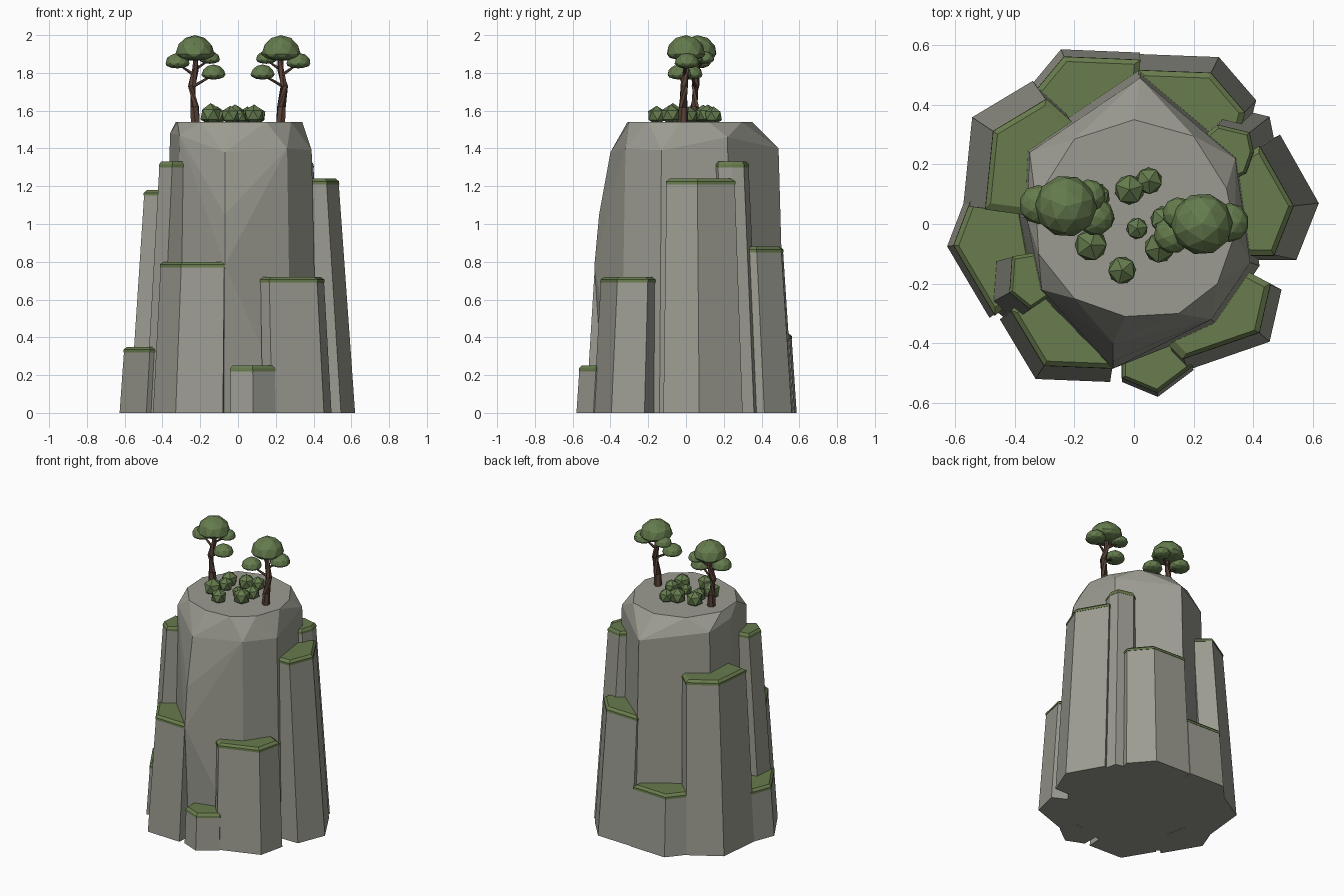
import bpy, bmesh, math
from mathutils import Vector, Matrix

old = bpy.data.objects.get("Cube")
if old:
    bpy.data.objects.remove(old, do_unlink=True)


def make_material(name, colour):
    mat = bpy.data.materials.new(name)
    mat.use_nodes = True
    mat.diffuse_color = (*colour, 1)
    mat.node_tree.nodes["Principled BSDF"].inputs["Base Color"].default_value = (*colour, 1)
    return mat


ROCK = make_material("grey_rock", (0.33, 0.33, 0.285))
GRASS = make_material("moss_green", (0.14, 0.20, 0.075))
LEAF = make_material("leaf_green", (0.13, 0.20, 0.075))
BARK = make_material("brown_bark", (0.10, 0.055, 0.038))


def finish(bm, name, mat):
    """Turn a bmesh into a flat shaded object."""
    bmesh.ops.recalc_face_normals(bm, faces=bm.faces)
    mesh = bpy.data.meshes.new(name)
    bm.to_mesh(mesh)
    bm.free()
    mesh.materials.append(mat)
    obj = bpy.data.objects.new(name, mesh)
    bpy.context.collection.objects.link(obj)
    return obj


def loft(name, rings, mat):
    """Skin a closed solid through rings that have equal point counts."""
    bm = bmesh.new()
    loops = [[bm.verts.new(p) for p in ring] for ring in rings]
    n = len(loops[0])
    for low, high in zip(loops, loops[1:]):
        for i in range(n):
            j = (i + 1) % n
            bm.faces.new((low[i], low[j], high[j], high[i]))
    bm.faces.new(loops[0])
    bm.faces.new(loops[-1])
    return finish(bm, name, mat)


def tube(name, path, r_start, r_end, sides=6):
    """Tapered limb along a path."""
    path = [Vector(p) for p in path]
    rings = []
    for k, p in enumerate(path):
        ahead = path[min(k + 1, len(path) - 1)] - path[max(k - 1, 0)]
        turn = ahead.to_track_quat("Z", "Y")
        r = r_start + (r_end - r_start) * k / (len(path) - 1)
        rings.append([p + turn @ Vector((r * math.cos(a), r * math.sin(a), 0))
                      for a in (math.tau * i / sides for i in range(sides))])
    return loft(name, rings, BARK)


def blob(name, centre, radius, detail, top=1.0, bottom=1.0, spin=0.0):
    """Faceted leaf mass, squashed separately above and below its middle."""
    bm = bmesh.new()
    bmesh.ops.create_icosphere(bm, subdivisions=detail, radius=radius)
    bmesh.ops.rotate(bm, verts=bm.verts, matrix=Matrix.Rotation(spin, 3, "Z"))
    for v in bm.verts:
        v.co.z *= top if v.co.z > 0 else bottom
        v.co += Vector(centre)
    return finish(bm, name, LEAF)


# Central rock: hull around the flat summit, shoulder and foot
SUMMIT = [(0, .35), (.2, .295), (.31, .12), (.34, -.03), (.28, -.2), (.15, -.3),
          (-.03, -.31), (-.2, -.25), (-.32, -.1), (-.33, .08), (-.2, .285)]
SHOULDER = [(.02, .49, 1.4), (.34, .22, 1.46), (.39, -.13, 1.39), (.26, -.32, 1.4),
            (-.07, -.4, 1.38), (-.31, -.22, 1.47), (-.36, .02, 1.48), (-.35, .24, 1.46)]
points = [(x, y, 1.54) for x, y in SUMMIT] + SHOULDER
points += [(x * 1.08, y * 1.08, 0) for x, y, z in SHOULDER]
points += [(-.07, -.46, 1.05), (-.07, -.485, .78)]
bm = bmesh.new()
for p in points:
    bm.verts.new(p)
hull = bmesh.ops.convex_hull(bm, input=bm.verts)
spare = {g for g in hull["geom_interior"] + hull["geom_unused"]
         if isinstance(g, bmesh.types.BMVert)}
bmesh.ops.delete(bm, geom=list(spare), context="VERTS")
finish(bm, "central_rock", ROCK)

# Rock columns: height and footprint, leaning in towards the axis
COLUMNS = {
    "left": (1.24, [(.36, -.12), (.545, -.12), (.62, .07), (.49, .3), (.34, .22)]),
    "back_left_upper": (1.33, [(.33, .15), (.44, .2), (.47, .285), (.455, .36),
                               (.33, .39), (.22, .3)]),
    "back_left": (.88, [(.02, .35), (.25, .2), (.39, .34), (.41, .415), (.285, .56), (.02, .57)]),
    "back": (.42, [(.02, .575), (-.245, .586), (-.35, .46), (-.25, .3), (0, .35)]),
    "back_right": (1.18, [(-.34, .48), (-.543, .358), (-.573, .06), (-.35, .03), (-.24, .39)]),
    "right": (.35, [(-.56, .1), (-.627, -.075), (-.485, -.315), (-.35, -.2), (-.4, .08)]),
    "front_right_upper": (1.33, [(-.48, -.13), (-.49, -.27), (-.41, -.335), (-.3, -.26),
                                 (-.3, -.1)]),
    "front_right": (.8, [(-.45, -.32), (-.33, -.52), (-.08, -.53), (-.07, -.36), (-.3, -.2)]),
    "front": (.25, [(-.04, -.53), (.08, -.58), (.2, -.49), (.15, -.38), (-.04, -.42)]),
    "front_left": (.72, [(.13, -.44), (.18, -.49), (.455, -.395), (.495, -.22), (.4, -.17),
                         (.2, -.25)]),
}


def ring_at(foot, z, grow=1.0):
    lean = 1 - 0.115 * z
    pts = [Vector((x * lean, y * lean, z)) for x, y in foot]
    mid = sum(pts, Vector()) / len(pts)
    return [mid + (p - mid) * grow for p in pts]


for name, (top, foot) in COLUMNS.items():
    loft(name + "_column", [ring_at(foot, 0), ring_at(foot, top - .02)], ROCK)
    loft(name + "_moss_cap", [ring_at(foot, top - .03, 1.02), ring_at(foot, top - .015, 1.02),
                              ring_at(foot, top, .9)], GRASS)

# Two trees: bent trunk, crown, and three leaf pads on branches
for name, side, y in (("right", -1, .045), ("left", 1, -.015)):
    def at(x, dy, z):
        return (side * x, y + dy, z)
    tube(name + "_trunk", [at(.225, 0, 1.52), at(.23, 0, 1.62), at(.245, .005, 1.73),
                           at(.225, .015, 1.82), at(.225, .015, 1.91)], .027, .014)
    blob(name + "_crown", at(.228, .015, 1.9), .104, 2, .96, .35, side)
    pads = [((.32, .02, 1.85), .066), ((.13, -.02, 1.79), .064), ((.15, .05, 1.87), .055)]
    for i, (place, r) in enumerate(pads):
        spot = at(*place)
        tube(f"{name}_branch_{i}", [at(.235, .005, place[2] - .06), spot], .009, .005, 5)
        blob(f"{name}_leaf_pad_{i}", spot, r, 2, .85, .4, i)

# Bushes on the summit
BUSHES = [(-.145, -.07, .06), (-.04, -.155, .052), (.01, -.015, .04), (.085, -.08, .056),
          (-.015, .115, .056), (.05, .145, .05), (-.13, .09, .055), (.1, .015, .05),
          (-.11, .02, .05)]
for i, (x, y, r) in enumerate(BUSHES):
    blob(f"bush_{i}", (x, y, 1.535 + r * .75), r, 1, spin=i * .7)
